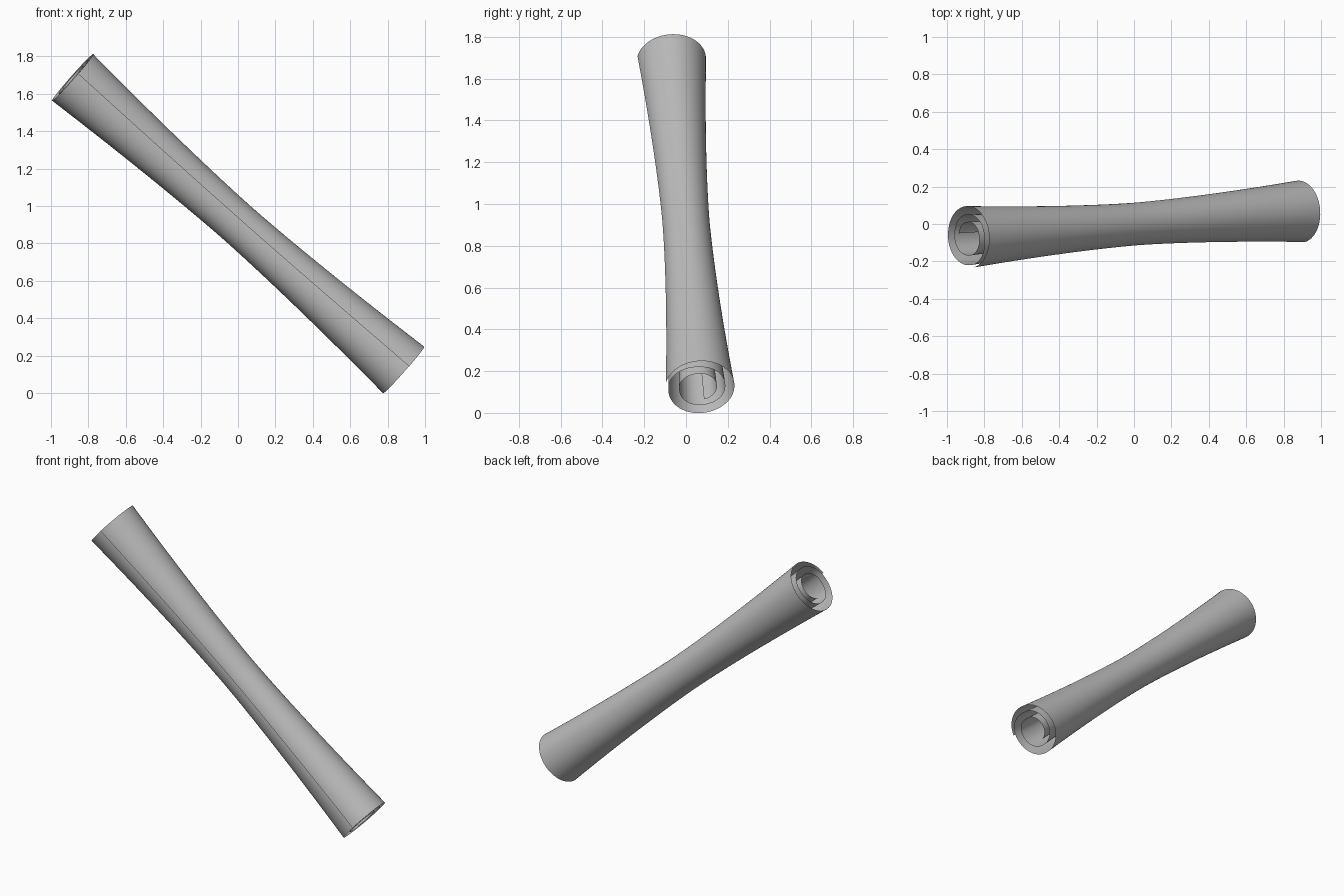
import bpy, bmesh, math
from mathutils import Vector

cube = bpy.data.objects.get("Cube")
if cube:
    bpy.data.objects.remove(cube)

# Single grey paper colour
paper = bpy.data.materials.new("grey_paper")
paper.use_nodes = True
grey = (0.5, 0.5, 0.5, 1)
paper.diffuse_color = grey
paper.node_tree.nodes["Principled BSDF"].inputs["Base Color"].default_value = grey

# Tilted roll axis with its side and up directions
start, end = Vector((-0.885, -0.068, 1.687)), Vector((0.885, 0.068, 0.123))
axis = (end - start).normalized()
side = (Vector((0, 1, 0)) - axis * axis.y).normalized()
up = axis.cross(side)

# Spiral radius at each quarter turn, from the outer flap to the inner edge
QUARTERS = [0.168, 0.167, 0.164, 0.165, 0.152, 0.128, 0.12, 0.113, 0.1, 0.085, 0.08, 0.08]
TURNS, ROWS, STEPS = 2.68, 32, 160


def spiral(turn):
    """Point across the roll, as (side, up) offsets."""
    i = min(int(turn * 4), len(QUARTERS) - 2)
    f = turn * 4 - i
    f = f * f * (3 - 2 * f)
    r = QUARTERS[i] * (1 - f) + QUARTERS[i + 1] * f
    a = math.radians(168) - math.tau * turn
    return r * math.cos(a), r * math.sin(a)


def waist(t):
    """Narrowing of the roll toward its middle."""
    return 0.69 + 0.31 * abs(2 * t - 1) ** 1.6


# Rolled sheet: the spiral swept along the axis
bm = bmesh.new()
grid = []
for row in range(ROWS + 1):
    t = row / ROWS
    centre, s = start.lerp(end, t), waist(t)
    ring = []
    for step in range(STEPS + 1):
        x, y = spiral(TURNS * step / STEPS)
        ring.append(bm.verts.new(centre + (side * x + up * y) * s))
    grid.append(ring)
for a, b in zip(grid, grid[1:]):
    for i in range(STEPS):
        bm.faces.new((a[i], a[i + 1], b[i + 1], b[i])).smooth = True

# Face the flap's outer side outward
bm.normal_update()
first = bm.faces[:][0]
if first.normal.dot(first.calc_center_median() - start.lerp(end, 0.5 / ROWS)) < 0:
    bmesh.ops.reverse_faces(bm, faces=bm.faces[:])
mesh = bpy.data.meshes.new("rolled_sheet")
bm.to_mesh(mesh)
bm.free()
mesh.materials.append(paper)
sheet = bpy.data.objects.new("rolled_sheet", mesh)
bpy.context.collection.objects.link(sheet)
